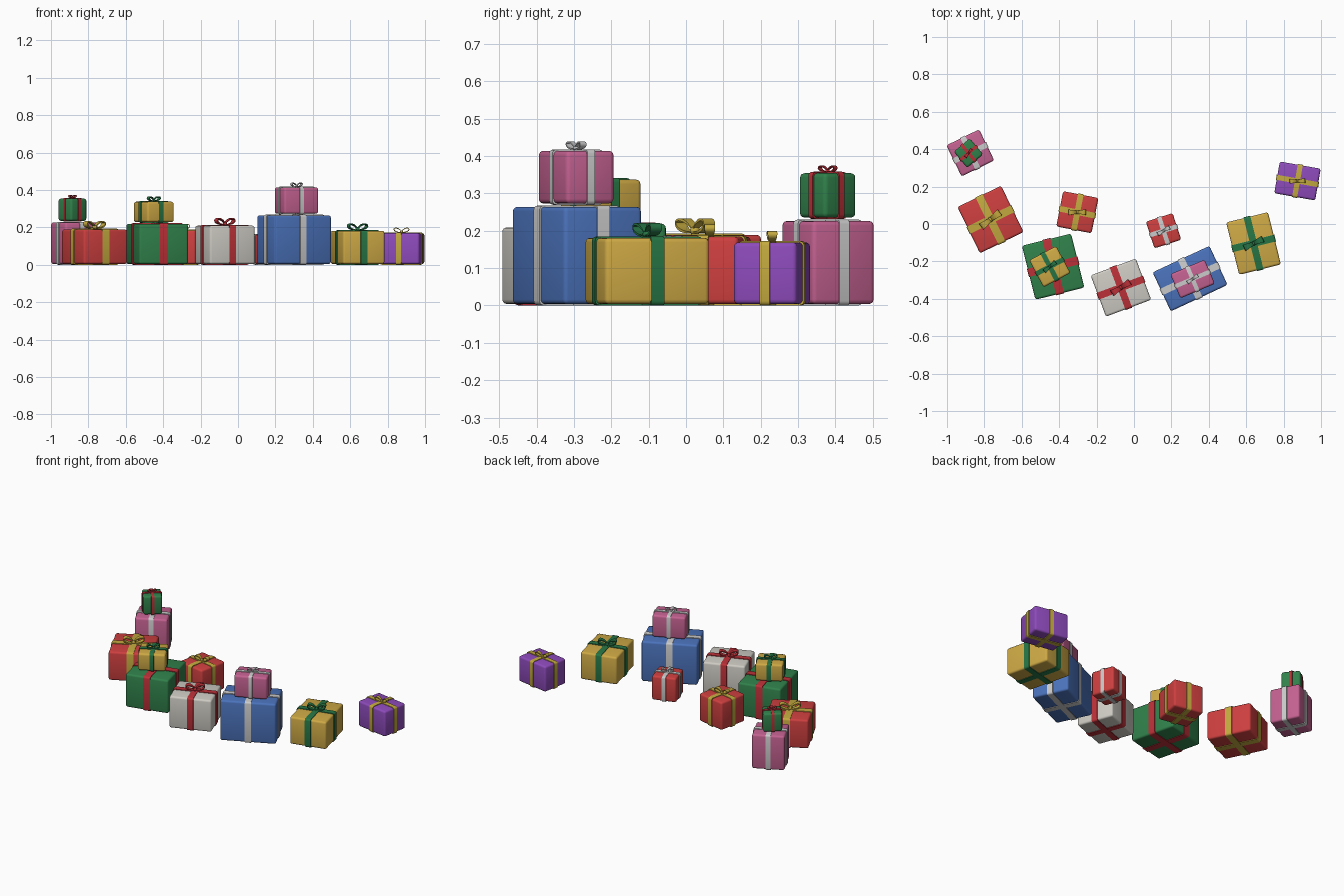
import bpy, bmesh
from math import sin, cos, pi, radians
from mathutils import Matrix

if "Cube" in bpy.data.objects:
    bpy.data.objects.remove(bpy.data.objects["Cube"])

COLORS = {
    "red": (0.62, 0.05, 0.05), "green": (0.03, 0.22, 0.07), "gold": (0.62, 0.40, 0.06),
    "white": (0.62, 0.60, 0.55), "blue": (0.07, 0.17, 0.50), "pink": (0.55, 0.12, 0.28),
    "purple": (0.27, 0.07, 0.50), "silver": (0.58, 0.58, 0.60),
    "ribbon_red": (0.50, 0.03, 0.04), "ribbon_green": (0.02, 0.18, 0.06),
    "ribbon_gold": (0.55, 0.40, 0.05),
}
MATS = {}
for key, rgb in COLORS.items():
    MATS[key] = bpy.data.materials.new(key)
    MATS[key].diffuse_color = (*rgb, 1)

LIFT = 0.004  # how far the ribbon stands off the paper


def finish(bm, name, mat, place):
    """Turn a bmesh into a smooth shaded, placed object."""
    bmesh.ops.recalc_face_normals(bm, faces=bm.faces)
    mesh = bpy.data.meshes.new(name)
    bm.to_mesh(mesh)
    bm.free()
    ob = bpy.data.objects.new(name, mesh)
    bpy.context.collection.objects.link(ob)
    mesh.materials.append(MATS[mat])
    ob.matrix_world = place
    bpy.ops.object.select_all(action="DESELECT")
    ob.select_set(True)
    bpy.context.view_layer.objects.active = ob
    bpy.ops.object.shade_smooth_by_angle(angle=radians(40))
    return ob


def rounded_block(size, z, radius, axis=None):
    """Box with rounded edges; with an axis, only edges along it are rounded."""
    bm = bmesh.new()
    bmesh.ops.create_cube(bm, size=1)
    bmesh.ops.scale(bm, vec=size, verts=bm.verts)
    bmesh.ops.translate(bm, vec=(0, 0, z), verts=bm.verts)
    edges = [e for e in bm.edges if axis is None or
             abs((e.verts[0].co - e.verts[1].co)[axis]) > 1e-4]
    bmesh.ops.bevel(bm, geom=edges, offset=radius, segments=3, profile=0.5, affect="EDGES")
    return bm


def bow_mesh(m):
    """Two tilted teardrop loops and a knot, sized from the box's short side."""
    bm = bmesh.new()
    n, tilt, thick = 18, radians(22), 0.016 * m
    for side in (1, -1):
        rings = []
        for i in range(n):
            t = 2 * pi * i / n
            half = m * (0.035 + 0.04 * (1 - cos(t)) / 2)
            ring = []
            for k in (1, -1):
                u = (0.25 * m + k * thick / 2) * (1 - cos(t)) / 2
                v = (0.065 * m + k * thick) * sin(t) * (0.35 + 0.65 * sin(t / 2))
                x = side * (u * cos(tilt) - v * sin(tilt))
                z = u * sin(tilt) + v * cos(tilt) + 0.03 * m
                ring += [bm.verts.new((x, y, z)) for y in (half * k, -half * k)]
            rings.append(ring)
        for i in range(n):
            a, b = rings[i], rings[(i + 1) % n]
            for j in range(4):
                bm.faces.new((a[j], a[(j + 1) % 4], b[(j + 1) % 4], b[j]))
    knot = Matrix.Translation((0, 0, 0.035 * m)) @ Matrix.Diagonal((0.05 * m, 0.055 * m, 0.045 * m, 1))
    bmesh.ops.create_uvsphere(bm, u_segments=12, v_segments=8, radius=1, matrix=knot)
    return bm


def gift(name, x, y, z, w, d, h, angle, paper, ribbon, bow=True):
    """Wrapped box, two ribbon bands around it and a bow on top."""
    place = Matrix.Translation((x, y, z)) @ Matrix.Rotation(radians(angle), 4, "Z")
    m = min(w, d)
    band, r = 0.16 * m, 0.012
    finish(rounded_block((w, d, h - 2 * LIFT), h / 2, r), name + "_box", paper, place)
    finish(rounded_block((w + 2 * LIFT, band, h), h / 2, r, 1), name + "_ribbon_across", ribbon, place)
    finish(rounded_block((band, d + 2 * LIFT, h - 0.001), h / 2, r, 0), name + "_ribbon_along", ribbon, place)
    if bow:
        turn = Matrix.Translation((0, 0, h - 0.002)) @ Matrix.Rotation(radians(12), 4, "Z")
        finish(bow_mesh(m), name + "_bow", ribbon, place @ turn)


# Gifts on the floor
gift("pink_gift", -0.875, 0.38, 0, 0.195, 0.185, 0.23, 26, "pink", "silver", False)
gift("large_red_gift", -0.767, 0.024, 0, 0.26, 0.275, 0.193, 26, "red", "ribbon_gold")
gift("green_gift", -0.432, -0.228, 0, 0.27, 0.297, 0.223, 14, "green", "ribbon_red", False)
gift("white_gift", -0.07, -0.34, 0, 0.258, 0.235, 0.213, 20.5, "white", "ribbon_red")
gift("blue_gift", 0.30, -0.292, 0, 0.335, 0.23, 0.268, 25, "blue", "silver", False)
gift("gold_gift", 0.639, -0.104, 0, 0.23, 0.288, 0.185, 14, "gold", "ribbon_green")
gift("purple_gift", 0.874, 0.23, 0, 0.222, 0.172, 0.173, -10, "purple", "ribbon_gold")
gift("medium_red_gift", -0.303, 0.063, 0, 0.192, 0.192, 0.188, -11, "red", "ribbon_gold")
gift("small_red_gift", 0.158, -0.036, 0, 0.15, 0.15, 0.165, 18, "red", "silver")

# Gifts stacked on top
gift("top_green_gift", -0.885, 0.379, 0.231, 0.112, 0.112, 0.127, 40, "green", "ribbon_red")
gift("top_gold_gift", -0.45, -0.228, 0.224, 0.163, 0.163, 0.117, 28, "gold", "ribbon_green")
gift("top_pink_gift", 0.313, -0.294, 0.269, 0.2, 0.14, 0.149, 23, "pink", "silver")

for m in bpy.data.materials:
    if m.users and not m.is_grease_pencil:
        m.use_nodes = True
        m.node_tree.nodes["Principled BSDF"].inputs["Base Color"].default_value = m.diffuse_color
